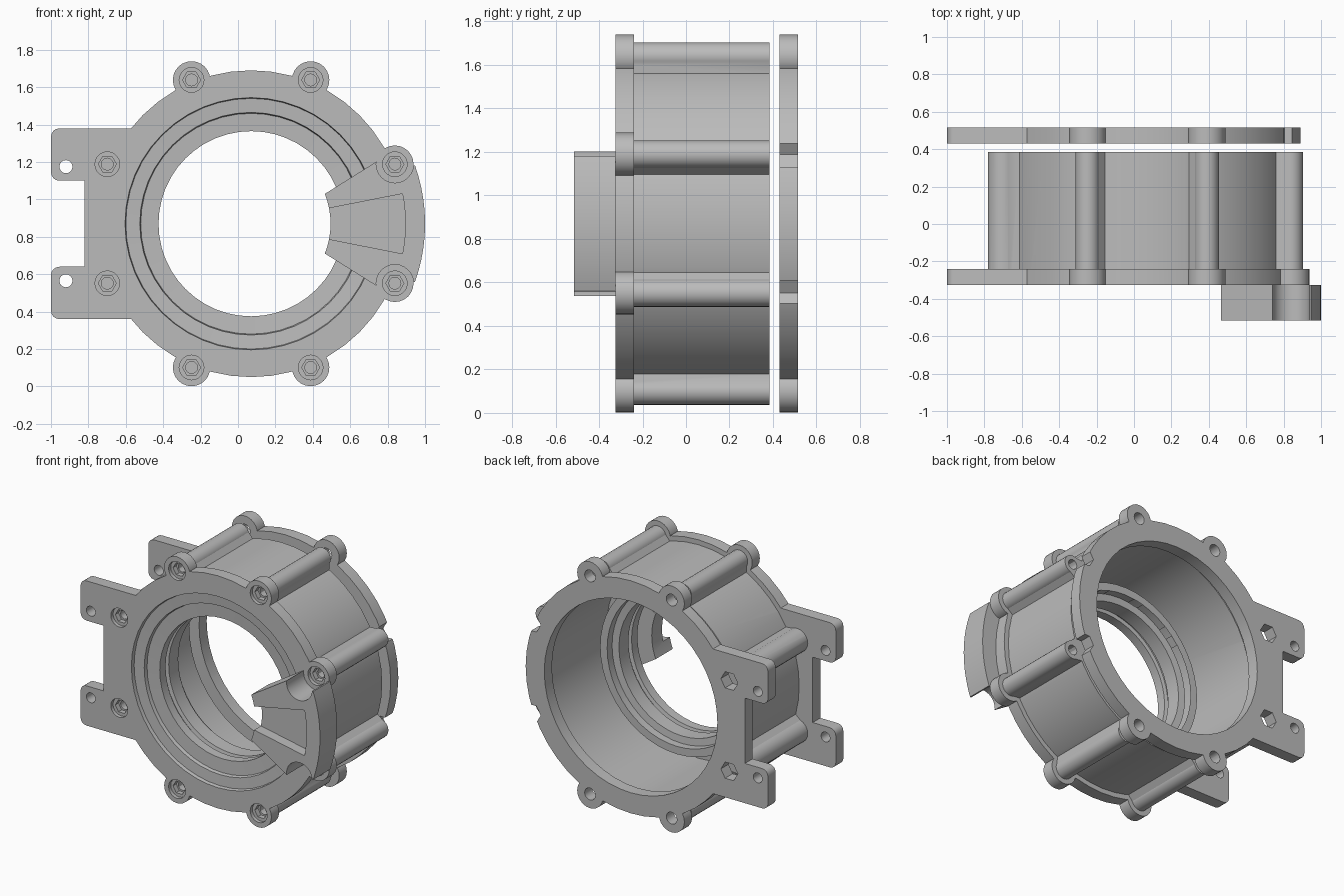
import bpy, bmesh
from math import sin, cos, pi, radians
from mathutils import Vector

cube = bpy.data.objects.get("Cube")
if cube:
    bpy.data.objects.remove(cube, do_unlink=True)

CX, CZ = 0.07, 0.87          # ring axis
FRONT, FLANGE, BODY = -0.325, -0.24, 0.385
BACK0, BACK1 = 0.43, 0.515

grey = bpy.data.materials.new("plain grey")
grey.use_nodes = True
grey.diffuse_color = (0.5, 0.5, 0.5, 1)
grey.node_tree.nodes["Principled BSDF"].inputs["Base Color"].default_value = (0.5, 0.5, 0.5, 1)


def finish(bm, name):
    bmesh.ops.recalc_face_normals(bm, faces=bm.faces)
    mesh = bpy.data.meshes.new(name)
    bm.to_mesh(mesh)
    bm.free()
    ob = bpy.data.objects.new(name, mesh)
    bpy.context.collection.objects.link(ob)
    return ob


def prism(points, y0, y1, name="piece"):
    """Extrude an x-z outline along y."""
    bm = bmesh.new()
    face = bm.faces.new([bm.verts.new((x, y0, z)) for x, z in points])
    ext = bmesh.ops.extrude_face_region(bm, geom=[face])
    verts = [v for v in ext["geom"] if isinstance(v, bmesh.types.BMVert)]
    bmesh.ops.translate(bm, verts=verts, vec=(0, y1 - y0, 0))
    return finish(bm, name)


def arc(x, z, r, a0, a1, n):
    return [(x + r * cos(a0 + (a1 - a0) * i / n), z + r * sin(a0 + (a1 - a0) * i / n))
            for i in range(n + 1)]


def disc(x, z, r, y0, y1, n=20, name="piece"):
    return prism(arc(x, z, r, 0, 2 * pi, n)[:-1], y0, y1, name)


def rounded_box(x0, x1, z0, z1, y0, y1, r):
    pts = []
    for i, (x, z) in enumerate([(x1 - r, z1 - r), (x0 + r, z1 - r), (x0 + r, z0 + r), (x1 - r, z0 + r)]):
        pts += arc(x, z, r, i * pi / 2, (i + 1) * pi / 2, 4)
    return prism(pts, y0, y1)


def lathe(profile, steps=48):
    """Spin (y, radius) points around the ring axis."""
    bm = bmesh.new()
    vs = [bm.verts.new((CX + r, y, CZ)) for y, r in profile]
    es = [bm.edges.new(p) for p in zip(vs, vs[1:])]
    bmesh.ops.spin(bm, geom=vs + es, cent=(CX, 0, CZ), axis=(0, 1, 0), angle=2 * pi, steps=steps)
    bmesh.ops.remove_doubles(bm, verts=bm.verts, dist=1e-4)
    return finish(bm, "bore")


def combine(ob, other, op):
    mod = ob.modifiers.new("bool", "BOOLEAN")
    mod.operation, mod.solver, mod.object = op, "EXACT", other
    bpy.context.view_layer.objects.active = ob
    bpy.ops.object.modifier_apply(modifier=mod.name)
    bpy.data.objects.remove(other, do_unlink=True)


def add(ob, other):
    combine(ob, other, "UNION")


def cut(ob, other):
    combine(ob, other, "DIFFERENCE")


BOLTS = [(CX + 0.832 * cos(radians(a)), CZ + 0.832 * sin(radians(a)))
         for a in [22.5 + 45 * i for i in range(8)]]


def flange(name, y0, y1, full):
    """Ring plate with bolt lugs and two mounting tabs."""
    ob = disc(CX, CZ, 0.82, y0, y1, 48, name)
    for x, z in BOLTS:
        if full or x < 0.8:
            add(ob, disc(x, z, 0.1, y0, y1, 24))
    for s in (-1, 1):
        z0, z1 = sorted((CZ + s * 0.23, CZ + s * 0.51))
        add(ob, rounded_box(-1, -0.5, z0, z1, y0, y1, 0.045))
    add(ob, prism([(-0.82, 0.5), (-0.5, 0.5), (-0.5, 1.24), (-0.82, 1.24)], y0, y1))
    for s in (-1, 1):
        cut(ob, disc(-0.92, CZ + s * 0.305, 0.035, y0 - 0.05, y1 + 0.05, 16))
    return ob


# Housing: front flange, barrel and bolt columns
housing = flange("housing", FRONT, FLANGE, True)
add(housing, disc(CX, CZ, 0.785, FLANGE - 0.03, BODY, 48))
for x, z in BOLTS:
    d = Vector((x - CX, z - CZ)).normalized()
    t = Vector((-d.y, d.x))
    p = Vector((x, z))
    r = 0.083 if x < -0.6 else 0.065
    root = p - d * 0.07
    web = [root + t * (r + 0.02), root - t * (r + 0.02), p - t * r * 0.97, p + t * r * 0.97]
    add(housing, prism([tuple(v) for v in web], FLANGE - 0.03, BODY))
    add(housing, disc(x, z, r, FLANGE - 0.03, BODY, 20))

# Rear chamber with a collar standing in it, and a stepped grooved throat
cut(housing, lathe([(FLANGE, 0.6), (FLANGE, 0.72), (0.6, 0.72), (0.6, 0), (0.0, 0),
                    (0.0, 0.6), (FLANGE, 0.6)]))
cut(housing, lathe([(-0.36, 0), (-0.36, 0.68), (-0.3, 0.67), (-0.295, 0.595), (-0.27, 0.59),
                    (-0.265, 0.495), (-0.2, 0.495), (-0.195, 0.52), (-0.17, 0.52),
                    (-0.165, 0.495), (-0.06, 0.495), (-0.055, 0.545), (0.05, 0.545), (0.05, 0)]))

# Counterbored screw sockets
for x, z in BOLTS:
    cut(housing, disc(x, z, 0.066, FRONT - 0.05, FRONT + 0.025, 20))
    cut(housing, disc(x, z, 0.048, FRONT - 0.05, FRONT + 0.06, 6))
    cut(housing, disc(x, z, 0.032, FRONT - 0.05, 0.1, 12))
    cut(housing, disc(x, z, 0.035, 0.2, BODY + 0.05, 12))

# Separate back flange with nut pockets at the sides
back = flange("back_flange", BACK0, BACK1, False)
cut(back, disc(CX, CZ, 0.675, BACK0 - 0.05, BACK1 + 0.05, 48))
for x, z in BOLTS:
    side = x < -0.6 or x > 0.8
    cut(back, disc(x, z, 0.066 if side else 0.042, BACK0 - 0.05, BACK1 + 0.05, 6 if side else 16))

# Fan-shaped retaining clip with a wedge recess, relieved around two bolts
w = radians(19.5)
outline = arc(CX, CZ, 0.93, -w, w, 16)
outline += [(0.745, 1.205)] + arc(CX, CZ, 0.425, radians(22), radians(-22), 8) + [(0.745, 0.535)]
clip = prism(outline, -0.515, FRONT, "retaining_clip")
for x, z in (BOLTS[0], BOLTS[7]):
    cut(clip, disc(x, z, 0.1, -0.6, -0.2, 24))
recess = arc(CX, CZ, 0.825, radians(-11.2), radians(11.2), 8) + [(0.3, CZ + 0.046), (0.3, CZ - 0.046)]
cut(clip, prism(recess, -0.6, -0.44))

# Material and shading
bpy.ops.object.select_all(action="DESELECT")
for ob in (housing, back, clip):
    ob.data.materials.clear()
    ob.data.materials.append(grey)
    ob.select_set(True)
bpy.context.view_layer.objects.active = housing
bpy.ops.object.shade_smooth_by_angle(angle=radians(30))
